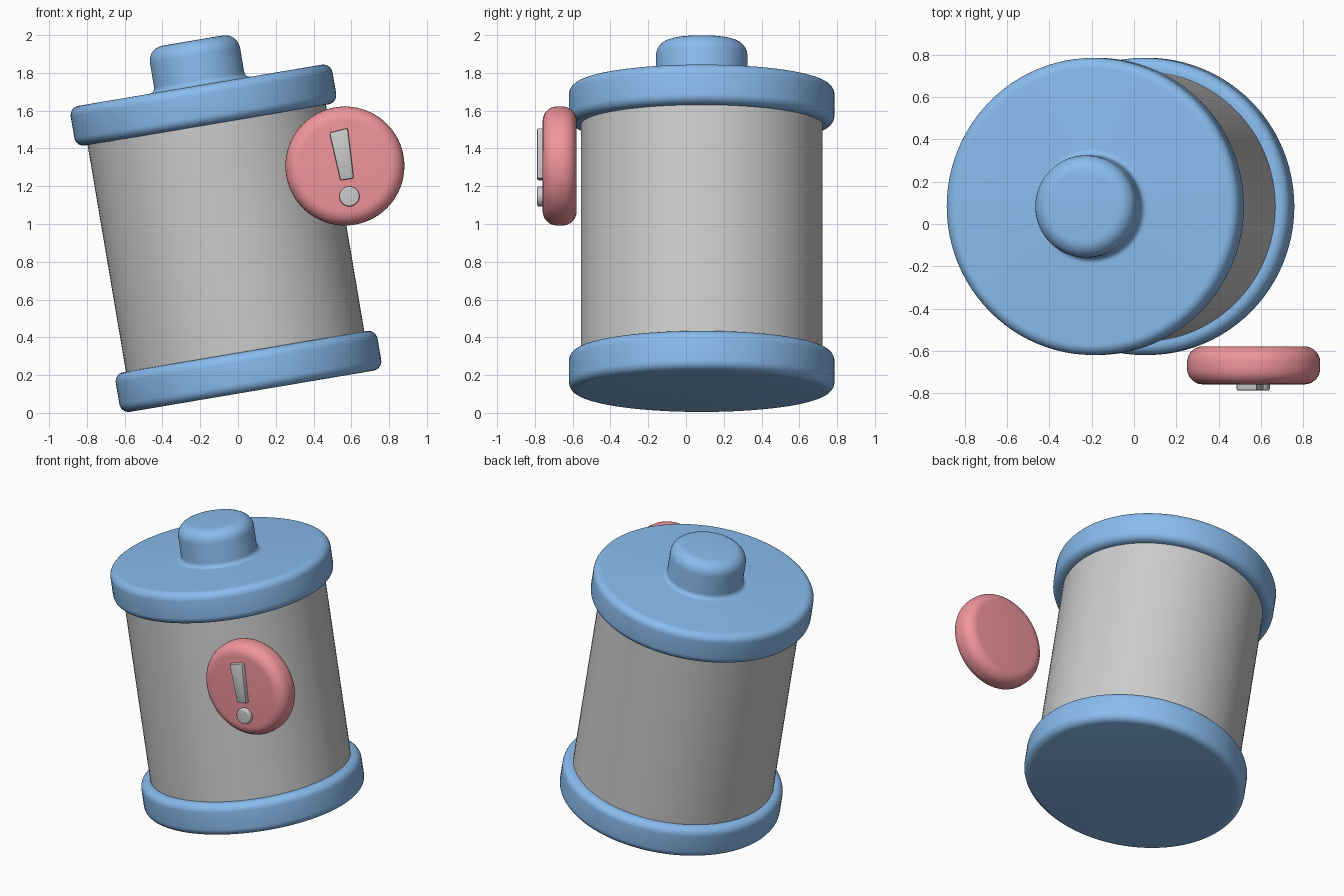
import bpy, bmesh
from math import sin, cos, pi, radians
from mathutils import Matrix, Vector

if "Cube" in bpy.data.objects:
    bpy.data.objects.remove(bpy.data.objects["Cube"])


def material(name, rgb):
    m = bpy.data.materials.new(name)
    m.diffuse_color = (*rgb, 1)
    m.use_nodes = True
    m.node_tree.nodes["Principled BSDF"].inputs["Base Color"].default_value = m.diffuse_color
    return m


BLUE = material("blue", (0.25, 0.5, 0.85))
RED = material("red", (0.87, 0.3, 0.33))


def finish(name, bm, matrix, mat):
    bmesh.ops.recalc_face_normals(bm, faces=bm.faces)
    me = bpy.data.meshes.new(name)
    bm.to_mesh(me)
    bm.free()
    ob = bpy.data.objects.new(name, me)
    bpy.context.collection.objects.link(ob)
    ob.matrix_world = matrix
    if mat:
        me.materials.append(mat)
    bpy.ops.object.select_all(action='DESELECT')
    ob.select_set(True)
    bpy.context.view_layer.objects.active = ob
    bpy.ops.object.shade_smooth_by_angle(angle=radians(35))
    return ob


def arc(cx, cz, r, a0, a1, n=7):
    """Points of a circular arc in the profile plane, angles in degrees."""
    steps = [radians(a0 + (a1 - a0) * i / n) for i in range(n + 1)]
    return [(cx + r * cos(a), cz + r * sin(a)) for a in steps]


def lathe(name, profile, matrix, mat=None, n=96):
    """Revolve a (radius, height) profile, which starts and ends on the axis."""
    bm = bmesh.new()
    vs = [bm.verts.new((r, 0, z)) for r, z in profile]
    edges = [bm.edges.new(p) for p in zip(vs, vs[1:])]
    bmesh.ops.spin(bm, geom=vs + edges, axis=(0, 0, 1), cent=(0, 0, 0),
                   angle=2 * pi, steps=n, use_duplicate=False)
    bmesh.ops.remove_doubles(bm, verts=bm.verts, dist=1e-5)
    return finish(name, bm, matrix, mat)


def rounded_disc(r, z0, z1, b):
    return [(0, z0)] + arc(r - b, z0 + b, b, -90, 0) + arc(r - b, z1 - b, b, 0, 90) + [(0, z1)]


# Leaning canister
lean = Matrix.Translation((0.0555, 0.083, 0.2195)) @ Matrix.Rotation(radians(-9.6), 4, 'Y')
H, R, LID = 0.1065, 0.703, 1.43
lathe("body", [(0, 0), (0.64, 0), (0.64, LID), (0, LID)], lean)
lathe("base", rounded_disc(R, -H, H, 0.05), lean, BLUE)

# Lid with the knob flowing out of it through a small fillet
top, kr, kb, f = LID + H, 0.242, 0.08, 0.03
lid = [(0, LID - H)] + arc(R - 0.05, LID - H + 0.05, 0.05, -90, 0)
lid += arc(R - 0.05, top - 0.05, 0.05, 0, 90)
lid += arc(kr + f, top + f, f, 270, 180)
lid += arc(kr - kb, top + 0.24 - kb, kb, 0, 90) + [(0, top + 0.24)]
lathe("lid_with_knob", lid, lean, BLUE)

# Warning badge, facing the front
face = Matrix.Rotation(radians(90), 4, 'X')
lathe("badge", rounded_disc(0.315, 0, 0.18, 0.075),
      Matrix.Translation((0.566, -0.579, 1.307)) @ face, RED)
lathe("mark_dot", rounded_disc(0.053, 0, 0.088, 0.01),
      Matrix.Translation((0.59, -0.70, 1.146)) @ face, n=40)

# Tapered bar of the warning mark
bm = bmesh.new()
bar = [(0.484, 1.484), (0.542, 1.230), (0.613, 1.242), (0.581, 1.508)]
poly = bm.faces.new([bm.verts.new((x, -0.788, z)) for x, z in bar])
ext = bmesh.ops.extrude_face_region(bm, geom=[poly])["geom"]
bmesh.ops.translate(bm, verts=[v for v in ext if isinstance(v, bmesh.types.BMVert)],
                    vec=Vector((0, 0.088, 0)))
# keep the front cap so the bar is closed
if not any(all(abs(v.co.y + 0.788) < 1e-5 for v in q.verts) for q in bm.faces):
    bm.faces.new([v for v in poly.verts] if poly.is_valid else
                 [next(v for v in bm.verts if (v.co - Vector((x, -0.788, z))).length < 1e-4)
                  for x, z in bar])
bmesh.ops.bevel(bm, geom=bm.edges[:], offset=0.008, segments=2, affect='EDGES', profile=0.5)
finish("mark_bar", bm, Matrix(), None)
